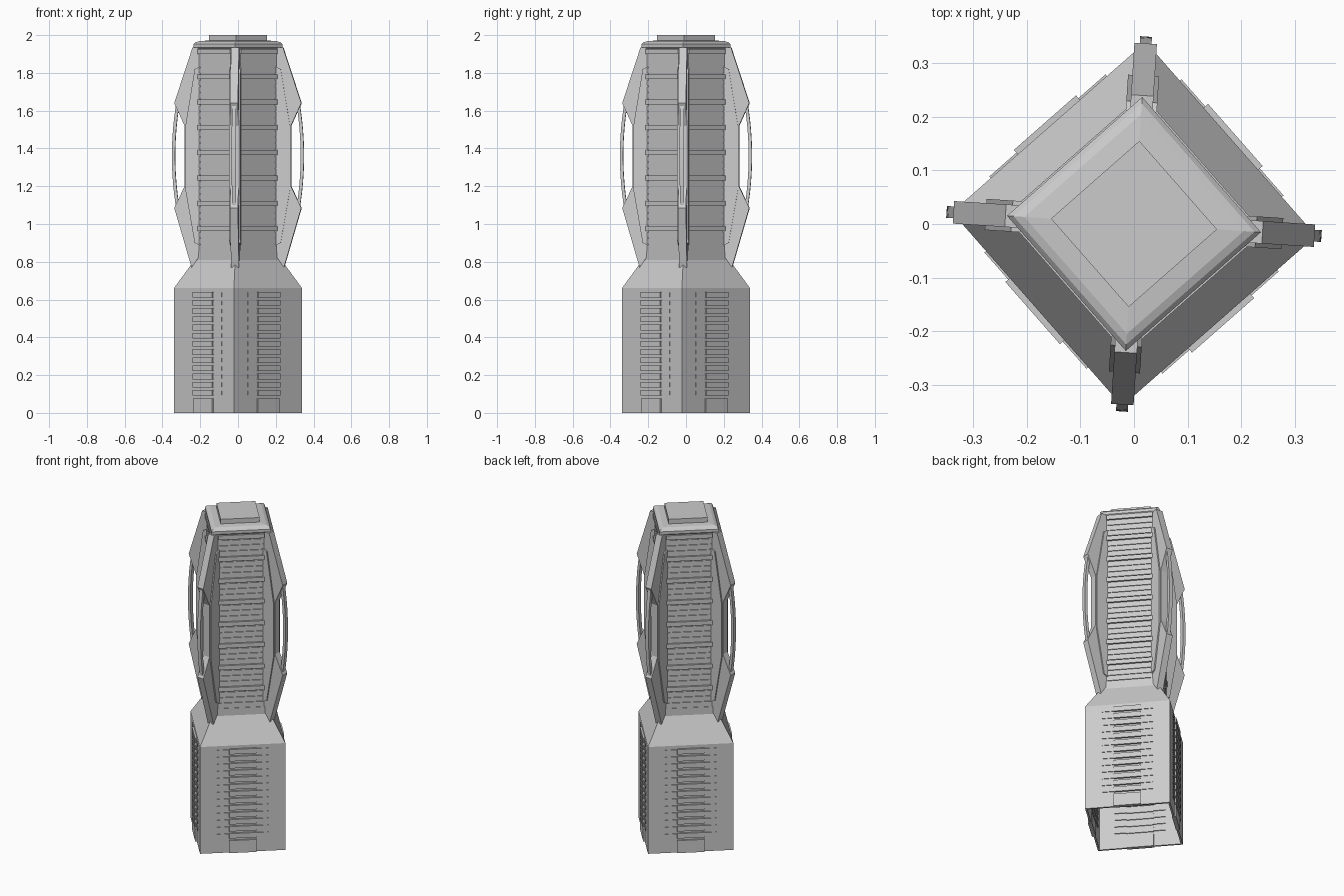
import bpy, bmesh, math
from mathutils import Matrix

if "Cube" in bpy.data.objects:
    bpy.data.objects.remove(bpy.data.objects["Cube"])

TWIST = math.radians(-3.7)          # whole tower is turned slightly off the axes
FLIP = Matrix.Rotation(math.pi / 2, 4, 'X')   # (a, b, c) -> (a, -c, b)


def rot(deg):
    return Matrix.Rotation(math.radians(deg) + TWIST, 4, 'Z')


def finish(bm, name):
    bmesh.ops.recalc_face_normals(bm, faces=bm.faces)
    me = bpy.data.meshes.new(name)
    bm.to_mesh(me)
    bm.free()
    ob = bpy.data.objects.new(name, me)
    bpy.context.collection.objects.link(ob)
    return ob


def square_stack(name, rings):
    """Loft of square rings given as (corner radius, z), closed at both ends."""
    bm = bmesh.new()
    loops = [[bm.verts.new(rot(90 * k) @ Matrix.Translation((r, 0, z)).translation)
              for k in range(4)] for r, z in rings]
    for a, b in zip(loops, loops[1:]):
        for k in range(4):
            j = (k + 1) % 4
            bm.faces.new((a[k], a[j], b[j], b[k]))
    bm.faces.new(loops[0])
    bm.faces.new(loops[-1])
    return finish(bm, name)


def prism(bm, pts, lo, hi, mat):
    """Extrude a 2D outline between two heights, then place it."""
    a = [bm.verts.new(mat @ Matrix.Translation((x, y, lo)).translation) for x, y in pts]
    b = [bm.verts.new(mat @ Matrix.Translation((x, y, hi)).translation) for x, y in pts]
    n = len(pts)
    for i in range(n):
        j = (i + 1) % n
        bm.faces.new((a[i], a[j], b[j], b[i]))
    bm.faces.new(a)
    bm.faces.new(b)


def rect(x0, x1, half):
    return [(x0, -half), (x1, -half), (x1, half), (x0, half)]


# Hollow base with open bottom, and tapered shoulder
square_stack("base_and_shoulder", [(.325, .645), (.325, 0), (.34, 0), (.34, .66),
                                   (.23, .81), (.23, .855)])
# Core of the upper body
square_stack("body_core", [(.226, .84), (.226, 1.94)])
# Bevelled roof and top plate
square_stack("roof_cap", [(.225, 1.925), (.237, 1.935), (.237, 1.952), (.225, 1.962),
                          (.205, 1.968), (.15, 1.972)])
square_stack("top_plate", [(.155, 1.965), (.155, 2.0)])

# Louvre bars and foot panels on the base faces
AP = .34 / math.sqrt(2)
bars, feet = bmesh.new(), bmesh.new()
for k in range(4):
    m = rot(45 + 90 * k)
    for i in range(13):
        z = .106 + i * .0433
        prism(bars, rect(AP - .016, AP + .004, .144), z - .011, z + .011, m)
        prism(bars, rect(AP - .016, AP + .011, .077), z - .015, z + .015, m)
    prism(feet, rect(AP - .014, AP + .009, .077), 0, .077, m)
finish(bars, "base_louvres")
finish(feet, "base_foot_panels")

# Slats and raised bands on the upper body faces
BA = .226 / math.sqrt(2)
slats, bands = bmesh.new(), bmesh.new()
for k in range(4):
    m = rot(45 + 90 * k)
    for i in range(32):
        z = .875 + i * .0335
        if i % 4 == 3:
            prism(bands, rect(BA - .01, BA + .011, .13), z - .013, z + .013, m)
        else:
            prism(slats, rect(BA - .01, BA + .005, .126), z - .014, z + .014, m)
finish(slats, "body_slats")
finish(bands, "body_bands")

# Corner fins, their thicker roots and the bowed outer handles
fin = [(.19, .85), (.245, .77), (.337, 1.085), (.282, 1.2), (.282, 1.52),
       (.337, 1.64), (.24, 1.935), (.19, 1.935)]
root = [(.19, .88), (.228, .9), (.277, 1.18), (.277, 1.52), (.228, 1.82), (.19, 1.84)]
fins, roots, handles = bmesh.new(), bmesh.new(), bmesh.new()
arc = [(t / 8, 1.36 + t / 8 * .285) for t in range(-8, 9)]
bow = ([(.350 - .024 * t * t, z) for t, z in arc] +
       [(.333 - .024 * t * t, z) for t, z in reversed(arc)])
for k in range(4):
    m = rot(90 * k) @ FLIP
    prism(fins, fin, -.021, .021, m)
    prism(roots, root, -.029, .029, m)
    prism(handles, bow, -.011, .011, m)
finish(fins, "corner_fins")
finish(roots, "fin_roots")
finish(handles, "fin_handles")
